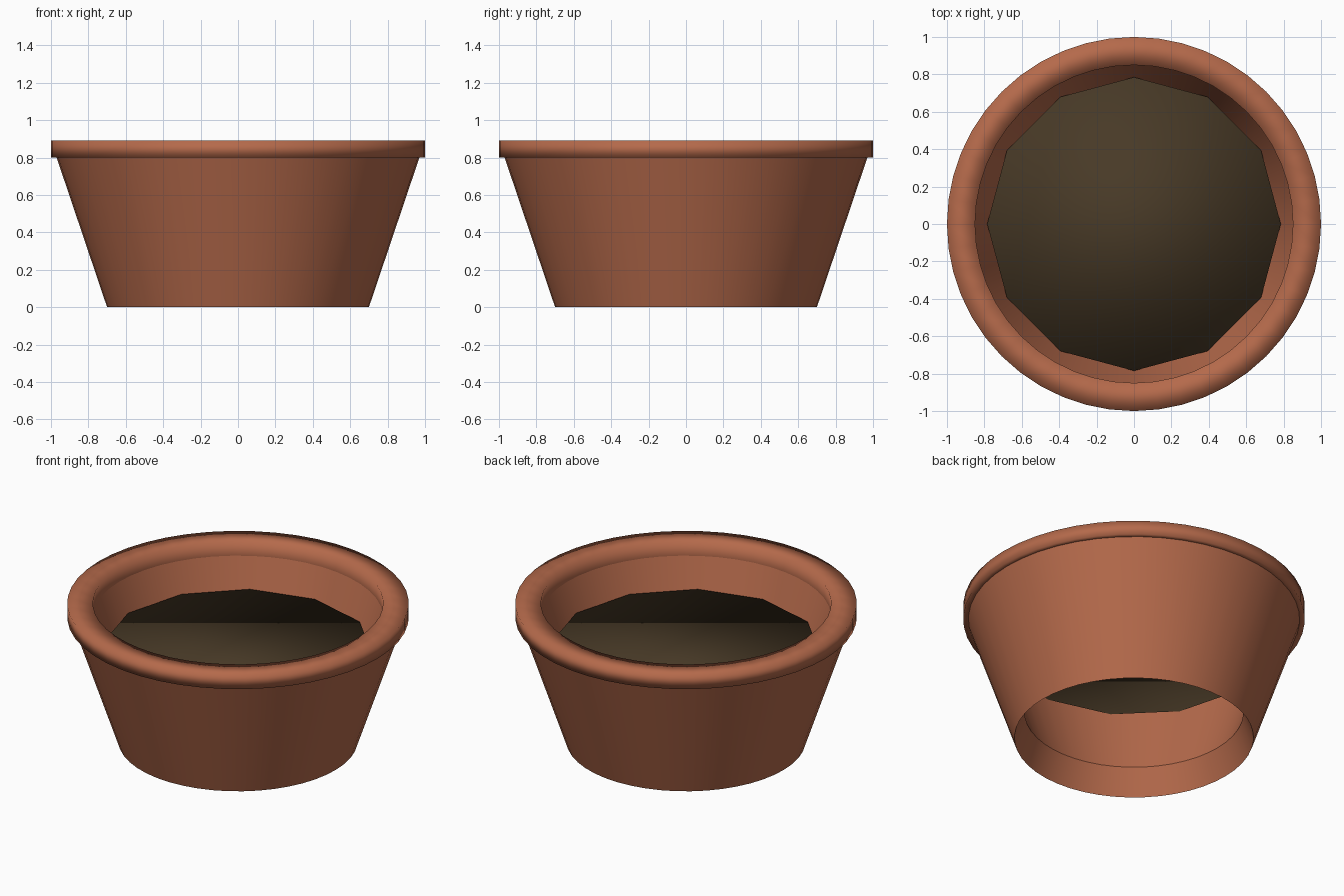
import bpy
import math

SEGMENTS = 48

cube = bpy.data.objects.get("Cube")
if cube:
    bpy.data.objects.remove(cube, do_unlink=True)


def make_material(name, colour):
    mat = bpy.data.materials.new(name)
    mat.use_nodes = True
    mat.diffuse_color = (*colour, 1)
    bsdf = next(n for n in mat.node_tree.nodes if n.type == 'BSDF_PRINCIPLED')
    bsdf.inputs["Base Color"].default_value = (*colour, 1)
    bsdf.inputs["Roughness"].default_value = 0.8
    return mat


def lathe(name, profile, mat):
    """Spin a list of (radius, height) points around the z axis."""
    n = len(profile)
    verts, faces = [], []
    for s in range(SEGMENTS):
        a = 2 * math.pi * s / SEGMENTS
        verts += [(r * math.cos(a), r * math.sin(a), z) for r, z in profile]
        here, there = s * n, (s + 1) % SEGMENTS * n
        faces += [(here + i, there + i, there + i + 1, here + i + 1)
                  for i in range(n - 1)]
    mesh = bpy.data.meshes.new(name)
    mesh.from_pydata(verts, [], faces)
    mesh.materials.append(mat)
    mesh.shade_smooth()
    obj = bpy.data.objects.new(name, mesh)
    bpy.context.collection.objects.link(obj)
    return obj


terracotta = make_material("terracotta", (0.46, 0.143, 0.07))
soil_brown = make_material("dark soil", (0.065, 0.042, 0.02))

# Tapered wall with an open foot: inside, foot lip, outside
wall = lathe("pot_wall", [(0.85, 0.80), (0.64, 0.17), (0.70, 0), (0.97, 0.80)],
             terracotta)
bpy.ops.object.select_all(action='DESELECT')
bpy.context.view_layer.objects.active = wall
wall.select_set(True)
bpy.ops.object.shade_smooth_by_angle(angle=math.radians(30))

# Softly shaded rim band
lathe("pot_rim", [(0.97, 0.80), (1, 0.80), (1, 0.89), (0.85, 0.89), (0.85, 0.80)],
      terracotta)

# Twelve-sided soil disc
bpy.ops.mesh.primitive_cylinder_add(vertices=12, radius=0.785, depth=0.01,
                                    location=(0, 0, 0.61))
soil = bpy.context.object
soil.name = "soil"
soil.data.materials.append(soil_brown)
soil.data.shade_smooth()
